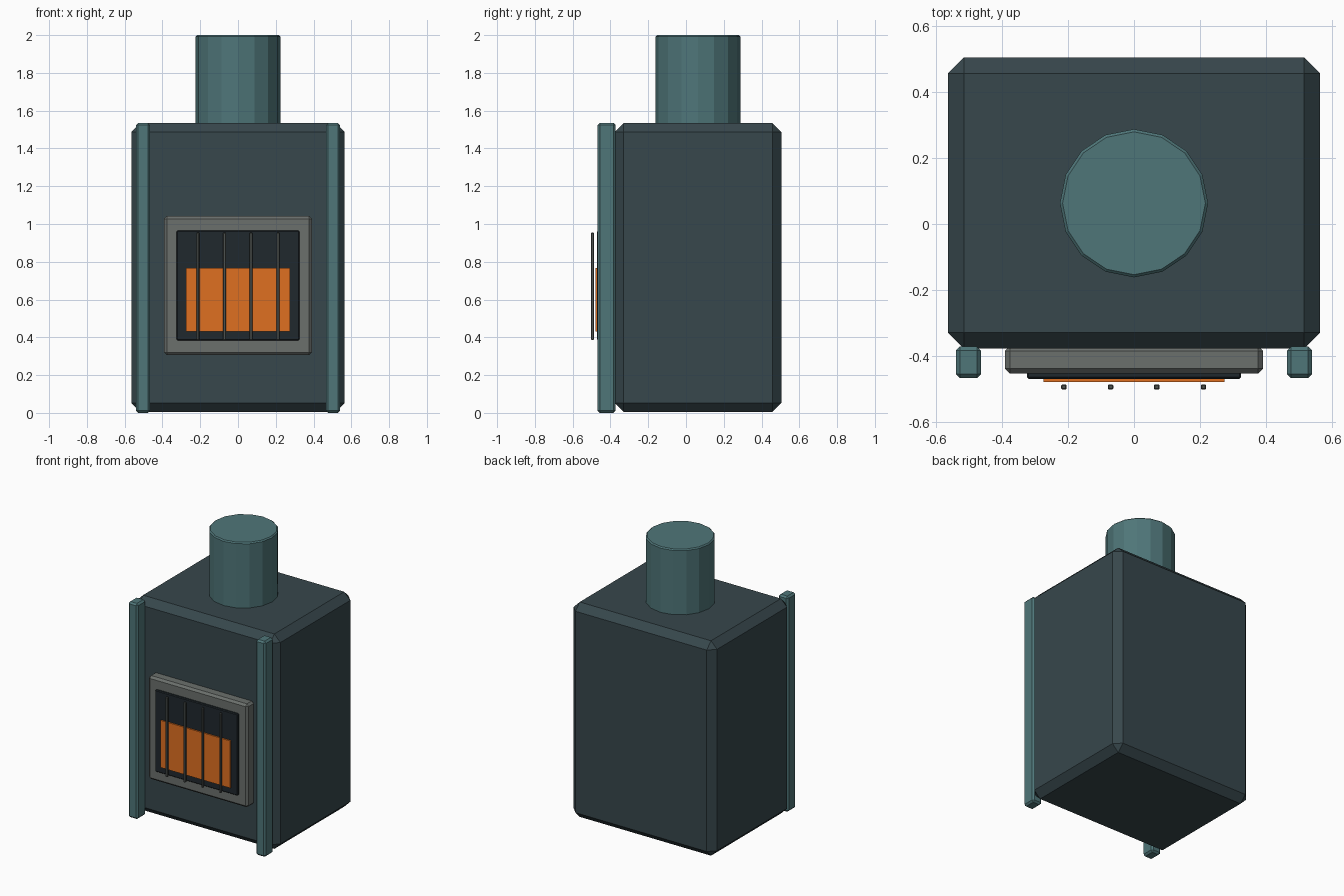
import bpy
import bmesh
from mathutils import Matrix

if "Cube" in bpy.data.objects:
    bpy.data.objects.remove(bpy.data.objects["Cube"])


def material(name, rgb):
    m = bpy.data.materials.new(name)
    m.diffuse_color = (*rgb, 1.0)
    m.use_nodes = True
    m.node_tree.nodes["Principled BSDF"].inputs["Base Color"].default_value = m.diffuse_color
    return m


DARK_STEEL = material("dark_steel", (0.038, 0.063, 0.072))
TEAL = material("teal_metal", (0.078, 0.18, 0.19))
GREY = material("grey_iron", (0.145, 0.16, 0.15))
SOOT = material("soot", (0.014, 0.021, 0.026))
GLOW = material("fire_glow", (0.74, 0.16, 0.015))
BAR = material("bar_iron", (0.075, 0.085, 0.08))


def finish(bm, name, mat, bevel):
    mesh = bpy.data.meshes.new(name)
    bm.to_mesh(mesh)
    bm.free()
    obj = bpy.data.objects.new(name, mesh)
    bpy.context.collection.objects.link(obj)
    mesh.materials.append(mat)
    if bevel:
        mod = obj.modifiers.new("chamfer", 'BEVEL')
        mod.width = bevel
        mod.segments = 1
        mod.limit_method = 'ANGLE'
        mod.angle_limit = 0.8
    return obj


def box(name, x, y, z, mat, bevel=0.0):
    """Chamfered box from (min, max) ranges on each axis."""
    size = [r[1] - r[0] for r in (x, y, z)]
    centre = [(r[0] + r[1]) / 2 for r in (x, y, z)]
    bm = bmesh.new()
    bmesh.ops.create_cube(bm, size=1.0, matrix=Matrix.LocRotScale(centre, None, size))
    return finish(bm, name, mat, bevel)


# Main furnace body
box("furnace_body", (-0.565, 0.565), (-0.378, 0.505), (0.005, 1.535), DARK_STEEL, 0.048)

# Flue pipe, 16 sides
bm = bmesh.new()
bmesh.ops.create_cone(bm, cap_ends=True, segments=16, radius1=0.225, radius2=0.225,
                      depth=0.52, matrix=Matrix.Translation((0, 0.063, 1.74)))
finish(bm, "flue_pipe", TEAL, 0.008)

# Front corner posts
for side, label in ((-1, "left"), (1, "right")):
    xs = sorted((side * 0.465, side * 0.541))
    box(f"{label}_post", xs, (-0.468, -0.372), (0.0, 1.535), TEAL, 0.012)

# Fire door: frame, dark opening and glowing fire
box("door_frame", (-0.392, 0.392), (-0.454, -0.37), (0.306, 1.042), GREY, 0.015)
box("fire_opening", (-0.325, 0.325), (-0.47, -0.44), (0.384, 0.965), SOOT, 0.005)
box("fire_glow", (-0.275, 0.275), (-0.48, -0.462), (0.43, 0.766), GLOW)

# Grate bars
for i, cx in enumerate((-0.213, -0.071, 0.069, 0.211)):
    box(f"grate_bar_{i + 1}", (cx - 0.008, cx + 0.008), (-0.503, -0.487),
        (0.386, 0.954), BAR, 0.003)
